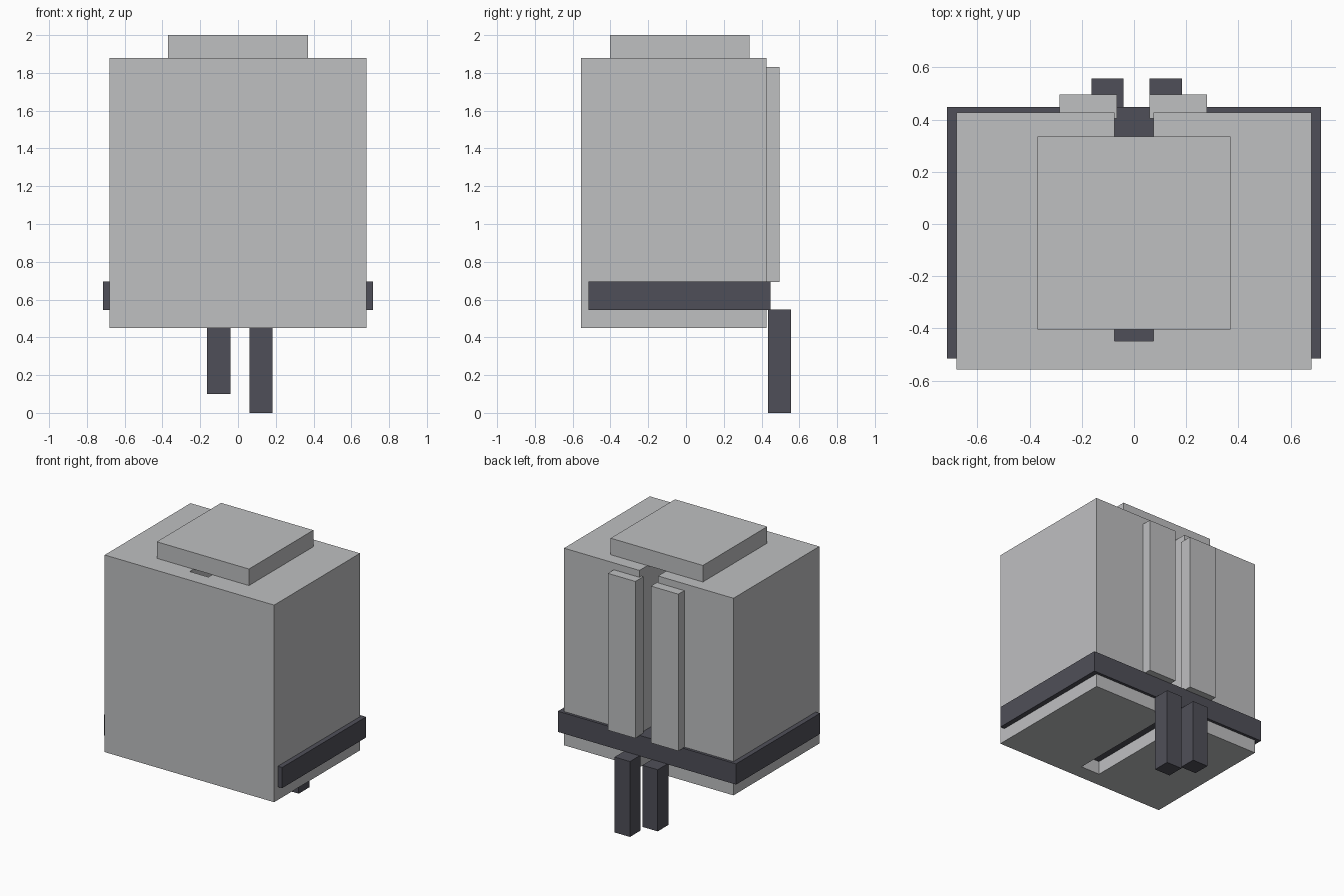
import bpy
import bmesh

cube = bpy.data.objects.get("Cube")
if cube:
    bpy.data.objects.remove(cube, do_unlink=True)


def make_material(name, colour):
    mat = bpy.data.materials.new(name)
    mat.use_nodes = True
    rgba = (*colour, 1.0)
    mat.diffuse_color = rgba
    mat.node_tree.nodes["Principled BSDF"].inputs["Base Color"].default_value = rgba
    return mat


light_grey = make_material("light grey", (0.52, 0.525, 0.535))
dark_grey = make_material("dark grey", (0.078, 0.078, 0.098))


def prism(name, outline, z, mat):
    """Extrude a flat xy outline between two heights."""
    bm = bmesh.new()
    base = bm.faces.new([bm.verts.new((x, y, z[0])) for x, y in outline])
    top = bmesh.ops.extrude_face_region(bm, geom=[base])["geom"]
    verts = [v for v in top if isinstance(v, bmesh.types.BMVert)]
    bmesh.ops.translate(bm, verts=verts, vec=(0, 0, z[1] - z[0]))
    bmesh.ops.recalc_face_normals(bm, faces=bm.faces)
    mesh = bpy.data.meshes.new(name)
    bm.to_mesh(mesh)
    bm.free()
    mesh.materials.append(mat)
    obj = bpy.data.objects.new(name, mesh)
    bpy.context.collection.objects.link(obj)
    return obj


def box(name, x, y, z, mat):
    outline = [(x[0], y[0]), (x[1], y[0]), (x[1], y[1]), (x[0], y[1])]
    return prism(name, outline, z, mat)


# Main block with a slot running in from the back
half, front, back = 0.68, -0.557, 0.427
slot, slot_end = 0.075, -0.447
right_side = [(-slot, slot_end), (-slot, back), (-half, back), (-half, front)]
left_side = [(-x, y) for x, y in reversed(right_side)]
prism("body", right_side + left_side, (0.45, 1.88), light_grey)

# Cap on top
box("top_cap", (-0.37, 0.37), (-0.403, 0.335), (1.88, 2.0), light_grey)

# Dark band passing through the block and the slot
box("belt", (-0.715, 0.715), (-0.515, 0.447), (0.545, 0.695), dark_grey)

# Upright strips on the back, beside the slot
for name, x in (("right_back_strip", (-0.285, -0.065)),
                ("left_back_strip", (0.06, 0.28))):
    box(name, x, (0.403, 0.495), (0.692, 1.83), light_grey)

# Hanging tails of unequal length
for name, x, bottom in (("right_tail", (-0.163, -0.04), 0.1),
                        ("left_tail", (0.06, 0.183), 0.0)):
    box(name, x, (0.435, 0.557), (bottom, 0.547), dark_grey)
